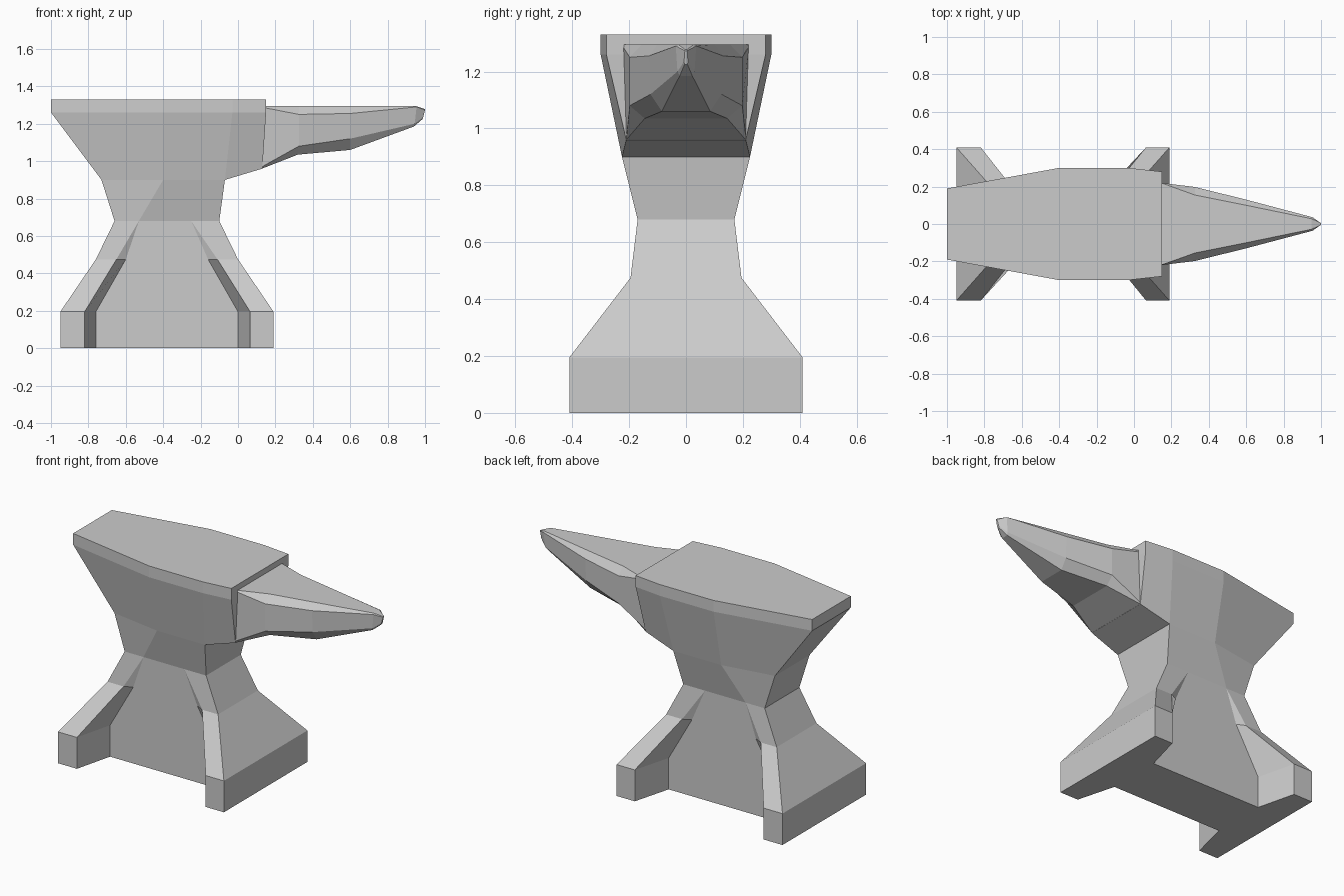
import bpy, bmesh

if "Cube" in bpy.data.objects:
    bpy.data.objects.remove(bpy.data.objects["Cube"])


def loft(name, half_rings):
    """Skin half cross-sections (y > 0), mirrored across y = 0, and cap both ends."""
    bm = bmesh.new()
    rings = []
    for half in half_rings:
        ring = half + [(x, -y, z) for x, y, z in reversed(half)]
        rings.append([bm.verts.new(p) for p in ring])
    n = len(rings[0])
    for a, b in zip(rings, rings[1:]):
        for i in range(n):
            j = (i + 1) % n
            bm.faces.new((a[i], a[j], b[j], b[i]))
    bm.faces.new(rings[0])
    bm.faces.new(rings[-1])
    # repeated points close up where several columns meet in one
    bmesh.ops.remove_doubles(bm, verts=bm.verts, dist=0.0005)
    bmesh.ops.recalc_face_normals(bm, faces=bm.faces)
    mesh = bpy.data.meshes.new(name)
    bm.to_mesh(mesh)
    bm.free()
    obj = bpy.data.objects.new(name, mesh)
    bpy.context.collection.objects.link(obj)
    return obj


def level(z, *xy):
    return [(x, y, z) for x, y in xy]


# Body: face plate, tapering block, waist and four-footed base
plate = [(-1, .19), (-.4, .3), (-.4, .3), (-.2, .3), (-.2, .3), (-.03, .3), (.15, .28)]
neck = [(-.73, .17), (-.4, .225), (-.4, .225), (-.2, .225), (-.2, .225), (-.07, .225)]
foot = [(-.95, .41), (-.82, .41), (-.76, .17), (0, .17), (.065, .41), (.19, .41), (.19, .41)]
loft("anvil_body", [
    level(1.33, *plate),
    level(1.26, *plate),
    level(.9, *neck) + [(.13, .21, .96)],
    level(.9, *neck, neck[-1]),
    level(.68, (-.66, .17), (-.53, .17), (-.53, .17), (-.25, .17), (-.25, .17),
          (-.1, .17), (-.1, .17)),
    level(.475, (-.76, .195), (-.65, .195), (-.6, .17), (-.16, .17), (-.11, .195),
          (0, .195), (0, .195)),
    level(.195, *foot),
    level(0, *foot),
])

# Horn: eight-sided sections along x, each from top edge to bottom edge
loft("horn", [
    [(.145, .22, 1.295), (.145, .22, 1.285), (.128, .21, .97), (.128, .21, .96)],
    [(.325, .155, 1.295), (.325, .198, 1.25), (.325, .198, 1.08), (.32, .145, 1.035)],
    [(.6, .1, 1.295), (.6, .13, 1.255), (.6, .125, 1.12), (.6, .085, 1.06)],
    [(.95, .028, 1.295), (.955, .036, 1.29), (.945, .03, 1.2), (.94, .022, 1.185)],
    [(1, .004, 1.278), (1, .004, 1.273), (.99, .007, 1.235), (.987, .005, 1.225)],
])
